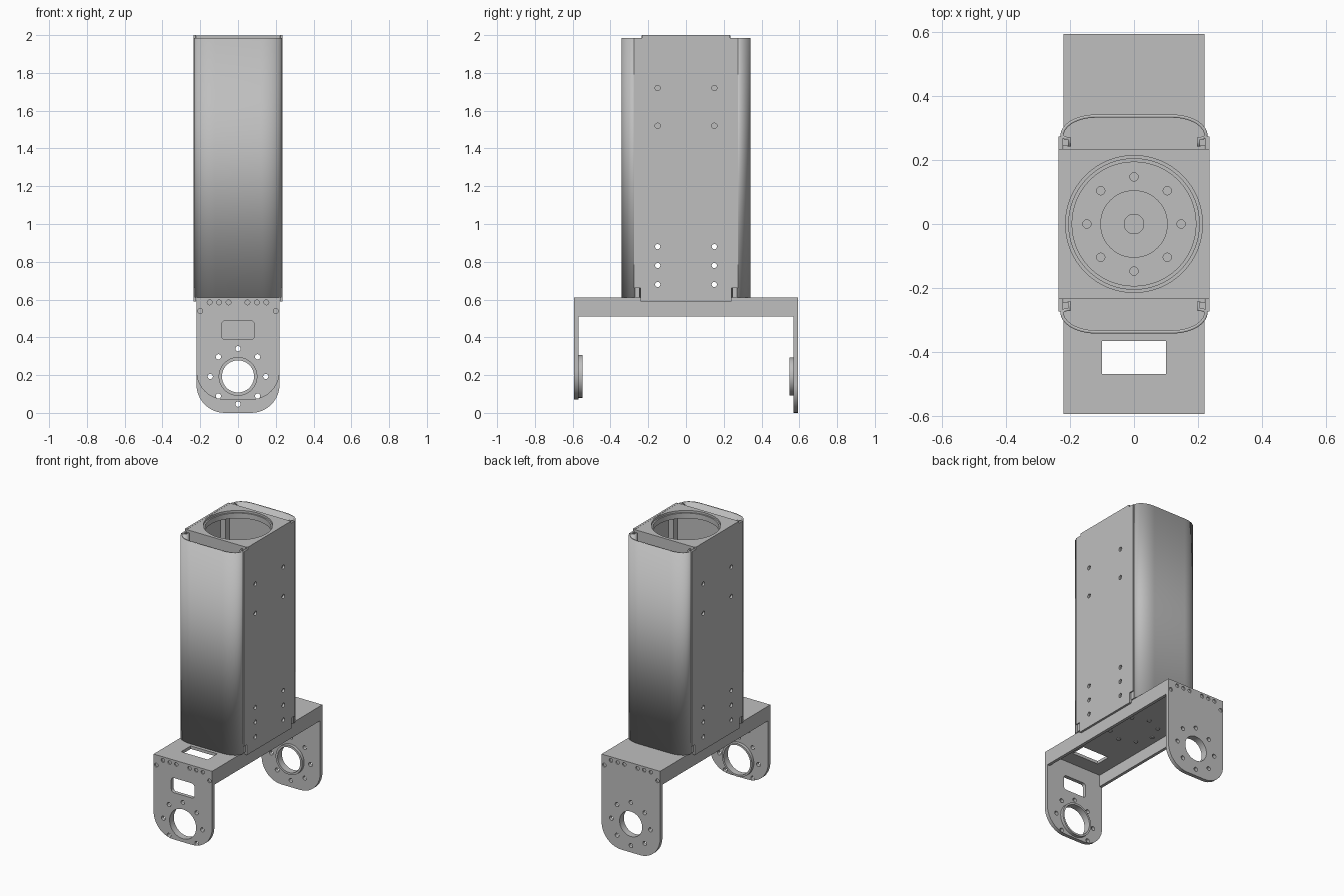
import bpy
import bmesh
from math import sin, cos, pi

cube = bpy.data.objects.get("Cube")
if cube:
    bpy.data.objects.remove(cube, do_unlink=True)

grey = bpy.data.materials.new("plain grey")
grey.use_nodes = True
GREY = (0.52, 0.52, 0.52, 1)
grey.diffuse_color = GREY
grey.node_tree.nodes["Principled BSDF"].inputs["Base Color"].default_value = GREY

# Mapping of a 2D profile point and a depth to 3D, for each extrusion axis
PLACE = {
    "x": lambda p, d: (d, p[0], p[1]),
    "y": lambda p, d: (p[0], d, p[1]),
    "z": lambda p, d: (p[0], p[1], d),
}


def arc(cx, cy, rx, ry, start, end, n=10):
    steps = [start + (end - start) * i / n for i in range(n + 1)]
    return [(cx + rx * cos(a), cy + ry * sin(a)) for a in steps]


def circle(r, cx=0, cy=0, n=48):
    return arc(cx, cy, r, r, 0, 2 * pi, n)[:-1]


def rect(x0, x1, y0, y1):
    return [(x0, y0), (x1, y0), (x1, y1), (x0, y1)]


def rounded(x0, x1, y0, y1, r):
    return (arc(x0 + r, y0 + r, r, r, pi, 1.5 * pi, 6) + arc(x1 - r, y0 + r, r, r, 1.5 * pi, 2 * pi, 6)
            + arc(x1 - r, y1 - r, r, r, 0, pi / 2, 6) + arc(x0 + r, y1 - r, r, r, pi / 2, pi, 6))


def ring_of(r, cx, cy, hole):
    """Eight small circles on a bolt circle."""
    return [circle(hole, cx + r * cos(i * pi / 4), cy + r * sin(i * pi / 4), 16) for i in range(8)]


def prisms(name, axis, profiles, a, b):
    """Extrude one or more closed profiles from depth a to b into one object."""
    bm = bmesh.new()
    for pts in profiles:
        face = bm.faces.new([bm.verts.new(PLACE[axis](p, a)) for p in pts])
        out = bmesh.ops.extrude_face_region(bm, geom=[face])
        top = [v for v in out["geom"] if isinstance(v, bmesh.types.BMVert)]
        shift = [q - p for p, q in zip(PLACE[axis]((0, 0), a), PLACE[axis]((0, 0), b))]
        bmesh.ops.translate(bm, verts=top, vec=shift)
    bmesh.ops.recalc_face_normals(bm, faces=bm.faces)
    return finish(name, bm)


def finish(name, bm):
    mesh = bpy.data.meshes.new(name)
    bm.to_mesh(mesh)
    bm.free()
    mesh.materials.append(grey)
    obj = bpy.data.objects.new(name, mesh)
    bpy.context.collection.objects.link(obj)
    return obj


def activate(obj):
    bpy.ops.object.select_all(action="DESELECT")
    obj.select_set(True)
    bpy.context.view_layer.objects.active = obj


def cut(obj, axis, profiles, a, b):
    cutter = prisms("cutter", axis, profiles, a, b)
    cutter.hide_render = True
    mod = obj.modifiers.new("cut", "BOOLEAN")
    mod.operation, mod.solver, mod.object = "DIFFERENCE", "EXACT", cutter
    activate(obj)
    bpy.ops.object.modifier_apply(modifier=mod.name)
    bpy.data.objects.remove(cutter, do_unlink=True)


# Base channel, open below, with a slot at the front
channel = prisms("base_channel", "z", [rect(-0.22, 0.22, -0.585, 0.585)], 0.51, 0.61)
cut(channel, "z", [rect(-0.2, 0.2, -0.57, 0.57)], 0.4, 0.59)
cut(channel, "z", [rect(-0.1, 0.1, -0.468, -0.365)], 0.5, 0.7)

# Hanging end plates with bearing rings
CZ = 0.193
for name, side, bottom, bore, ring in (("front", -1, 0.07, 0.1, 0.113), ("back", 1, 0.0, 0.085, 0.1)):
    outer, inner = side * 0.593, side * 0.568
    profile = (arc(-0.07, bottom + 0.15, 0.15, 0.15, pi, 1.5 * pi)
               + arc(0.07, bottom + 0.15, 0.15, 0.15, 1.5 * pi, 2 * pi)
               + [(0.22, 0.61), (-0.22, 0.61)])
    plate = prisms(name + "_plate", "y", [profile], outer, inner)
    holes = [h for h in ring_of(0.147, 0, CZ, 0.014) if min(p[1] for p in h) > bottom]
    cut(plate, "y", holes + [circle(bore, 0, CZ)], side * 0.5, side * 0.7)
    spots = [(s * x, 0.585) for s in (-1, 1) for x in (0.05, 0.1, 0.15)] + [(-0.2, 0.54), (0.2, 0.54)]
    cut(plate, "y", [circle(0.013, x, z, 16) for x, z in spots], side * 0.58, side * 0.7)
    if side < 0:
        cut(plate, "y", [rounded(-0.087, 0.087, 0.388, 0.488, 0.02)], -0.7, -0.5)
    collar = prisms(name + "_bearing_ring", "y", [circle(ring, 0, CZ)], inner, side * 0.547)
    cut(collar, "y", [circle(bore, 0, CZ)], side * 0.5, side * 0.7)

# Column side plates with notched corners and screw holes
half = [(0.24, 0.59), (0.24, 0.66), (0.274, 0.66), (0.274, 1.985), (0.232, 1.985), (0.232, 2.0)]
outline = half + [(-y, z) for y, z in reversed(half)]
for name, side in (("left", 1), ("right", -1)):
    panel = prisms(name + "_side_plate", "x", [outline], side * 0.222, side * 0.236)
    holes = [circle(0.014, y, z, 16) for y in (-0.15, 0.15) for z in (0.68, 0.78, 0.88, 1.52, 1.72)]
    cut(panel, "x", holes, side * 0.1, side * 0.3)
    # Inner brackets behind the upper screws
    prisms(name + "_inner_brackets", "x", [rect(0.13, 0.18, 1.45, 1.96), rect(-0.18, -0.13, 1.45, 1.96)],
           side * 0.185, side * 0.223)

# Column front and back inner walls
for name, side in (("front", -1), ("back", 1)):
    prisms(name + "_inner_wall", "y", [rect(-0.224, 0.224, 0.61, 1.97)], side * 0.222, side * 0.234)

# Top plate with a stepped round opening
c = 0.222
top = prisms("top_plate", "z", [[(-0.235, -c), (-c, -0.235), (c, -0.235), (0.235, -c),
                                 (0.235, c), (c, 0.235), (-c, 0.235), (-0.235, c)]], 1.95, 1.999)
cut(top, "z", [circle(0.204, n=64)], 1.8, 2.2)
cut(top, "z", [circle(0.214, n=64)], 1.985, 2.2)

# Mounting disc on the column floor
disc = prisms("floor_disc", "z", [circle(0.195, n=64)], 0.605, 0.64)
cut(disc, "z", ring_of(0.147, 0, 0, 0.013), 0.62, 0.7)
cut(disc, "z", [circle(0.104)], 0.632, 0.7)
prisms("floor_hub", "z", [circle(0.032)], 0.625, 0.637)
prisms("floor_bolts_below", "z", ring_of(0.147, 0, 0, 0.013), 0.584, 0.6)

# Curved front and back covers, bent inwards at their edges
for name, side in (("front", -1), ("back", 1)):
    right = arc(0.12, 0.275, 0.105, 0.062, 0, pi / 2, 14)
    path = [(0.202, 0.242), (0.202, 0.268), (0.215, 0.268)] + right
    path += [(-x, y) for x, y in reversed(path)]
    bm = bmesh.new()
    rows = [[bm.verts.new((x, side * y, z)) for x, y in path] for z in (0.61, 1.985)]
    for i in range(len(path) - 1):
        bm.faces.new((rows[0][i], rows[0][i + 1], rows[1][i + 1], rows[1][i]))
    bmesh.ops.recalc_face_normals(bm, faces=bm.faces)
    cover = finish(name + "_cover", bm)
    solid = cover.modifiers.new("thickness", "SOLIDIFY")
    solid.thickness, solid.offset = 0.01, 0
    # Small clips at the foot of each cover edge
    prisms(name + "_cover_clips", "z",
           [rect(s * 0.2, s * 0.228, side * 0.245, side * 0.27) for s in (-1, 1)], 0.61, 0.66)

# Smooth curved surfaces, keep edges sharp
for obj in bpy.context.collection.objects:
    if obj.type == "MESH" and grey.name in obj.data.materials:
        activate(obj)
        bpy.ops.object.shade_smooth_by_angle(angle=0.6)
